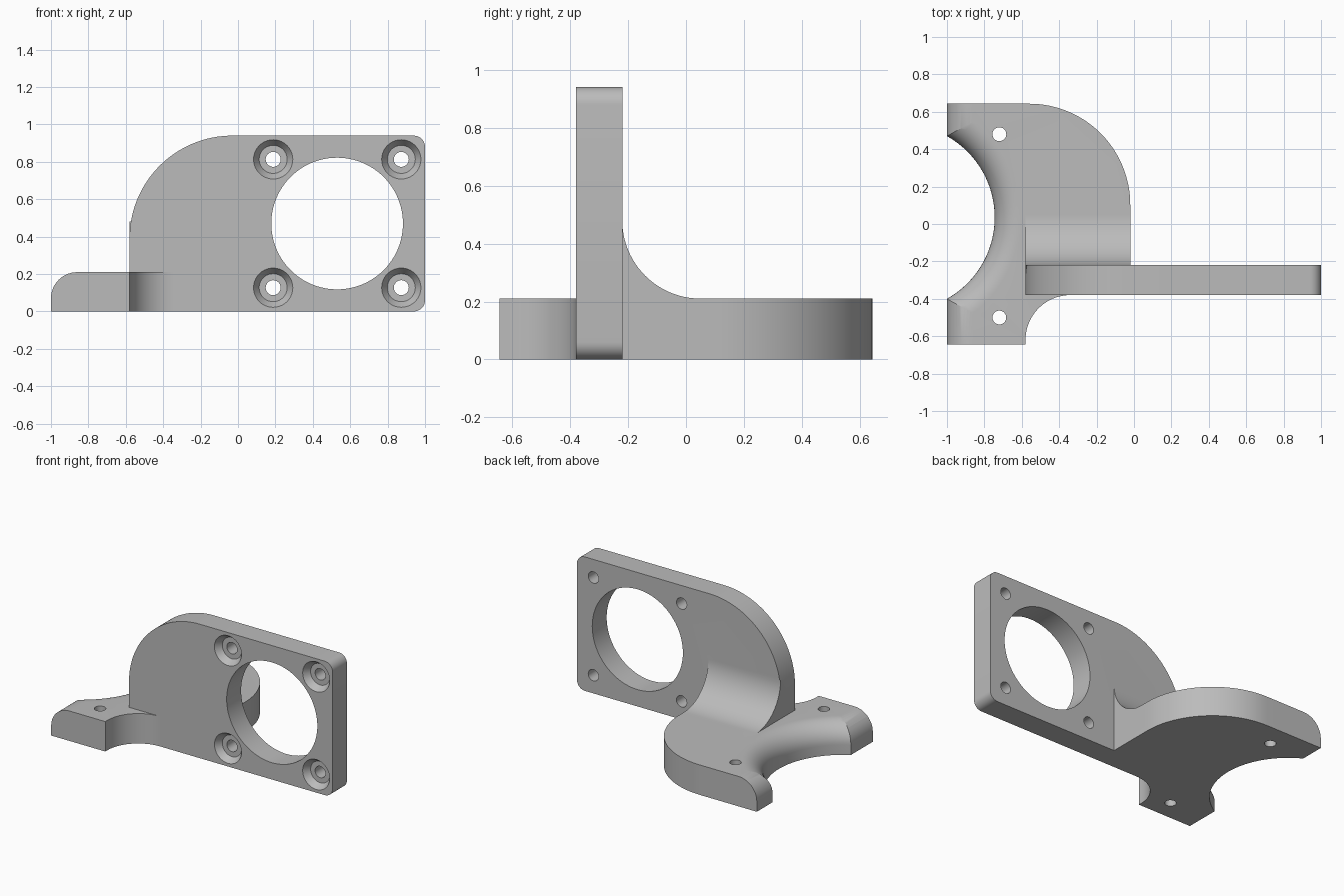
import bpy, bmesh
from math import sin, cos, pi, radians, sqrt

if "Cube" in bpy.data.objects:
    bpy.data.objects.remove(bpy.data.objects["Cube"], do_unlink=True)

grey = bpy.data.materials.new("light_grey")
grey.use_nodes = True
colour = (0.5, 0.5, 0.5, 1)
grey.diffuse_color = colour
grey.node_tree.nodes["Principled BSDF"].inputs["Base Color"].default_value = colour

# How a 2D profile point plus a depth becomes a 3D point
FLAT = lambda u, v, d: (u, v, d)
FRONT = lambda u, v, d: (u, d, v)
SIDE = lambda u, v, d: (d, u, v)


def arc(cx, cy, r, start, end, n=24):
    angles = [radians(start + (end - start) * i / n) for i in range(n + 1)]
    return [(cx + r * cos(a), cy + r * sin(a)) for a in angles]


def loft(name, rings, round_edge=None, radius=0):
    """Solid skinned through rings of equal length, capped at both ends."""
    bm = bmesh.new()
    loops = [[bm.verts.new(p) for p in ring] for ring in rings]
    for a, b in zip(loops, loops[1:]):
        for i in range(len(a)):
            j = (i + 1) % len(a)
            bm.faces.new((a[i], a[j], b[j], b[i]))
    bm.faces.new(loops[0])
    bm.faces.new(loops[-1])
    if round_edge:
        edges = [e for e in bm.edges if all(round_edge(v.co) for v in e.verts)]
        bmesh.ops.bevel(bm, geom=edges, offset=radius, segments=14,
                        profile=0.5, affect='EDGES')
    bmesh.ops.recalc_face_normals(bm, faces=bm.faces)
    mesh = bpy.data.meshes.new(name)
    bm.to_mesh(mesh)
    bm.free()
    mesh.materials.append(grey)
    ob = bpy.data.objects.new(name, mesh)
    bpy.context.collection.objects.link(ob)
    return ob


def prism(name, points, low, high, place, **kw):
    return loft(name, [[place(u, v, d) for u, v in points] for d in (low, high)], **kw)


def turned(name, cx, cy, profile, place, n=64):
    """Round solid about a line through (cx, cy); profile holds (radius, depth)."""
    return loft(name, [[place(cx + r * cos(2 * pi * i / n), cy + r * sin(2 * pi * i / n), d)
                        for i in range(n)] for r, d in profile])


def combine(target, tool, operation):
    mod = target.modifiers.new(operation.lower(), 'BOOLEAN')
    mod.operation, mod.solver, mod.object = operation, 'EXACT', tool
    bpy.context.view_layer.objects.active = target
    bpy.ops.object.modifier_apply(modifier=mod.name)
    bpy.data.objects.remove(tool, do_unlink=True)


THICK = 0.21            # base thickness
FRONT_Y, BACK_Y = -0.38, -0.22
LEFT, RIGHT = -0.58, -0.02

# Base foot with a big rounded corner, a scooped front and a rounded outer edge
outline = [(-1, -0.643), (LEFT, -0.643)]
outline += arc(-0.34, -0.62, 0.24, 180, 90)
outline += [(-0.34, -0.3), (RIGHT, -0.3)]
outline += arc(RIGHT - 0.54, 0.103, 0.54, 0, 90, 32) + [(-1, 0.643)]
base = prism("base_foot", outline, 0, THICK, FLAT,
             round_edge=lambda c: c.x < -0.99 and c.z > 0.2, radius=0.14)

# Round bite whose rim flares out towards the top
R, FLARE = 0.498, 0.14
profile = [(R, -0.1)]
profile += [(R + FLARE - FLARE * cos(a * pi / 24), THICK - FLARE + FLARE * sin(a * pi / 24))
            for a in range(12)]
profile += [(R + FLARE, THICK), (R + FLARE, THICK + 0.1)]
combine(base, turned("bite_cutter", -1.243, 0.035, profile, FLAT, 128), 'DIFFERENCE')

# Mounting holes in the foot
for y in (0.48, -0.50):
    combine(base, turned("foot_hole_cutter", -0.72, y, [(0.037, -0.1), (0.037, 0.4)],
                         FLAT, 32), 'DIFFERENCE')

# Upright plate
TOP = 0.94
outline = [(LEFT, 0)] + arc(0.94, 0.06, 0.06, -90, 0, 8)
outline += arc(0.94, TOP - 0.06, 0.06, 0, 90, 8)
outline += arc(LEFT + 0.55, TOP - 0.55, 0.55, 90, 180, 32)
plate = prism("upright_plate", outline, FRONT_Y, BACK_Y, FRONT)

# Large round opening and four countersunk screw holes
combine(plate, turned("opening_cutter", 0.53, 0.47, [(0.352, -0.6), (0.352, 0)],
                      FRONT, 96), 'DIFFERENCE')
sink = [(0.105, FRONT_Y - 0.1), (0.105, FRONT_Y), (0.075, FRONT_Y + 0.045),
        (0.04, FRONT_Y + 0.0451), (0.04, 0)]
for x in (0.188, 0.873):
    for z in (0.127, 0.813):
        combine(plate, turned("screw_hole_cutter", x, z, sink, FRONT, 40), 'DIFFERENCE')

# Concave fillet joining the plate to the foot
curve = arc(0.05, 0.48, 0.27, 180, 270)
fillet = prism("joining_fillet", [(-0.3, 0.1), (-0.3, 0.38)] + curve + [(0.05, 0.1)],
               LEFT, RIGHT, SIDE)

# Join into one solid bracket
combine(base, fillet, 'UNION')
combine(base, plate, 'UNION')
base.name = base.data.name = "mounting_bracket"
bpy.ops.object.select_all(action='DESELECT')
base.select_set(True)
bpy.context.view_layer.objects.active = base
bpy.ops.object.shade_smooth_by_angle(angle=radians(25))
